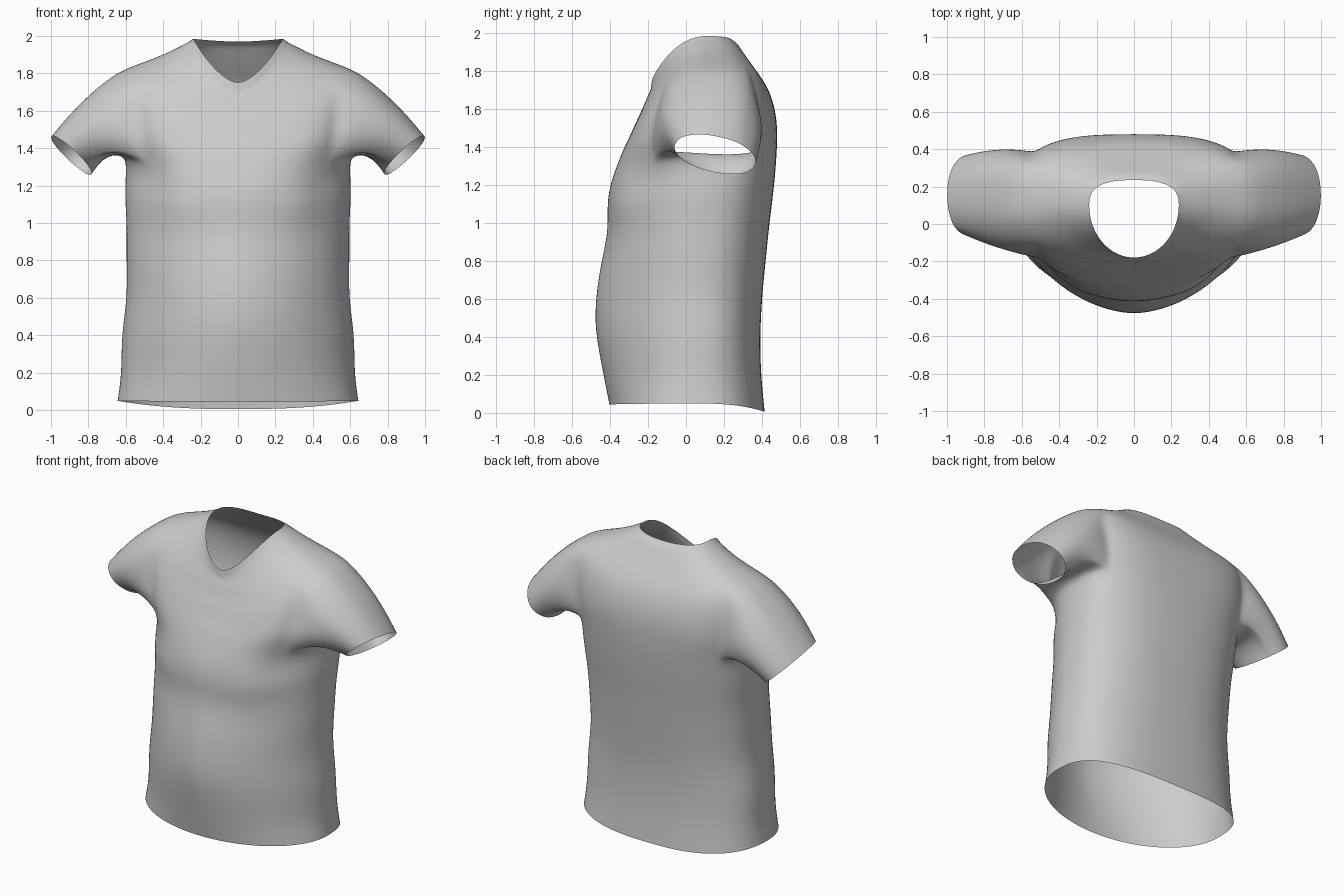
import bpy, bmesh, math
from mathutils import Vector

if "Cube" in bpy.data.objects:
    bpy.data.objects.remove(bpy.data.objects["Cube"])

N = 48  # columns around the body, column 0 is front centre
# rings from hem to neckline:
# half width, side y, side z, front y, front z, back y, back z, squareness
RINGS = [
    (.645, .03, .05, -.405, .045, .415, .005, 2.0),
    (.622, .05, .20, -.435, .20, .395, .20, 1.9),
    (.626, .05, .40, -.475, .40, .39, .40, 1.8),
    (.592, .05, .60, -.482, .55, .40, .60, 1.8),
    (.598, .06, .80, -.458, .75, .42, .80, 1.8),
    (.595, .08, 1.0, -.41, .95, .44, 1.0, 1.85),
    (.607, .10, 1.15, -.417, 1.07, .46, 1.15, 1.9),
    (.60, .12, 1.26, -.407, 1.18, .474, 1.30, 2.0),
    (.60, .12, 1.34, -.37, 1.29, .481, 1.42, 2.2),
    (.61, .13, 1.45, -.33, 1.39, .481, 1.52, 2.5),
    (.625, .13, 1.58, -.29, 1.47, .467, 1.61, 2.6),
    (.635, .13, 1.70, -.26, 1.54, .445, 1.68, 2.6),
    (.62, .13, 1.818, -.23, 1.60, .415, 1.74, 2.4),
    (.50, .13, 1.862, -.21, 1.65, .37, 1.80, 2.1),
    (.38, .12, 1.908, -.195, 1.68, .32, 1.87, 2.0),
    (.27, .10, 1.965, -.187, 1.70, .27, 1.945, 2.0),
    (.24, .10, 1.985, -.18, 1.75, .235, 1.97, 2.0),
]
ARM_LOW, ARM_HIGH, ARM_A, ARM_B = 8, 12, 7, 17  # armhole rows and columns


def bump(x, z, cx, cz, rx, rz):
    return math.exp(-((x - cx) / rx) ** 2 - ((z - cz) / rz) ** 2)


def body_point(i, j):
    w, ys, zs, yf, zf, yb, zb, n = RINGS[i]
    t = 2 * math.pi * j / N
    s, c = math.sin(t), math.cos(t)
    front = c > 0
    if not front:
        n += .7
    u = abs(s) ** (2 / n)
    v = abs(c) ** (2 / n)
    yc, zc = (yf, zf) if front else (yb, zb)
    k = u ** (1.7 if i > 12 else 2.5)
    x, y, z = math.copysign(w * u, s), ys + (yc - ys) * v, zc + (zs - zc) * k
    if front:  # chest swell and the folds running towards the armpit
        a = abs(x)
        y += .035 * bump(a, z, .48, 1.26, .11, .09)
        y -= .015 * bump(a, z, .45, 1.45, .13, .09)
        y -= .02 * bump(a, z, .33, 1.08, .13, .10)
    return Vector((x, y, z))


bm = bmesh.new()
grid = [[bm.verts.new(body_point(i, j)) for j in range(N)] for i in range(len(RINGS))]

# body, leaving both armholes open
for i in range(len(RINGS) - 1):
    for j in range(N):
        m = min(j, N - 1 - j)
        if ARM_LOW <= i < ARM_HIGH and ARM_A <= m < ARM_B:
            continue
        k = (j + 1) % N
        bm.faces.new((grid[i][j], grid[i][k], grid[i + 1][k], grid[i + 1][j]))

# sleeves, grown from each armhole edge to an oval cuff
loop = [(ARM_LOW, j) for j in range(ARM_A, ARM_B)]
loop += [(i, ARM_B) for i in range(ARM_LOW, ARM_HIGH)]
loop += [(ARM_HIGH, j) for j in range(ARM_B, ARM_A, -1)]
loop += [(i, ARM_A) for i in range(ARM_HIGH, ARM_LOW, -1)]
STEPS = 6
for side in (1, -1):
    start = [grid[i][j if side > 0 else N - j] for i, j in loop]
    ends = []
    for vert in start:
        phi = math.atan2((vert.co.y - .13) / .26, (vert.co.z - 1.57) / .25)
        c, s = math.cos(phi), math.sin(phi)
        end = Vector((side * (.89 + .11 * c), .155 + .22 * s, 1.362 + .097 * c - .04 * s))
        ends.append((end, c, s))
    prev = start
    for step in range(1, STEPS + 1):
        t = step / STEPS
        arc = 4 * t * (1 - t)
        ring = []
        for vert, (end, c, s) in zip(start, ends):
            p = vert.co.lerp(end, t)
            p.z += (.045 - .012 * c) * arc
            p.y += .025 * s * arc
            ring.append(bm.verts.new(p))
        for a in range(len(ring)):
            b = (a + 1) % len(ring)
            bm.faces.new((prev[a], prev[b], ring[b], ring[a]))
        prev = ring

# crease under the collar band
crease = bm.edges.layers.float.new("crease_edge")
for j in range(N):
    bm.edges.get((grid[15][j], grid[15][(j + 1) % N]))[crease] = .7

bmesh.ops.recalc_face_normals(bm, faces=bm.faces)
# drop unused points inside the armholes
bmesh.ops.delete(bm, geom=[v for v in bm.verts if not v.link_faces], context='VERTS')
mesh = bpy.data.meshes.new("shirt")
bm.to_mesh(mesh)
bm.free()
shirt = bpy.data.objects.new("shirt", mesh)
bpy.context.collection.objects.link(shirt)
for p in mesh.polygons:
    p.use_smooth = True
sub = shirt.modifiers.new("smooth_cloth", 'SUBSURF')
sub.levels = sub.render_levels = 2
